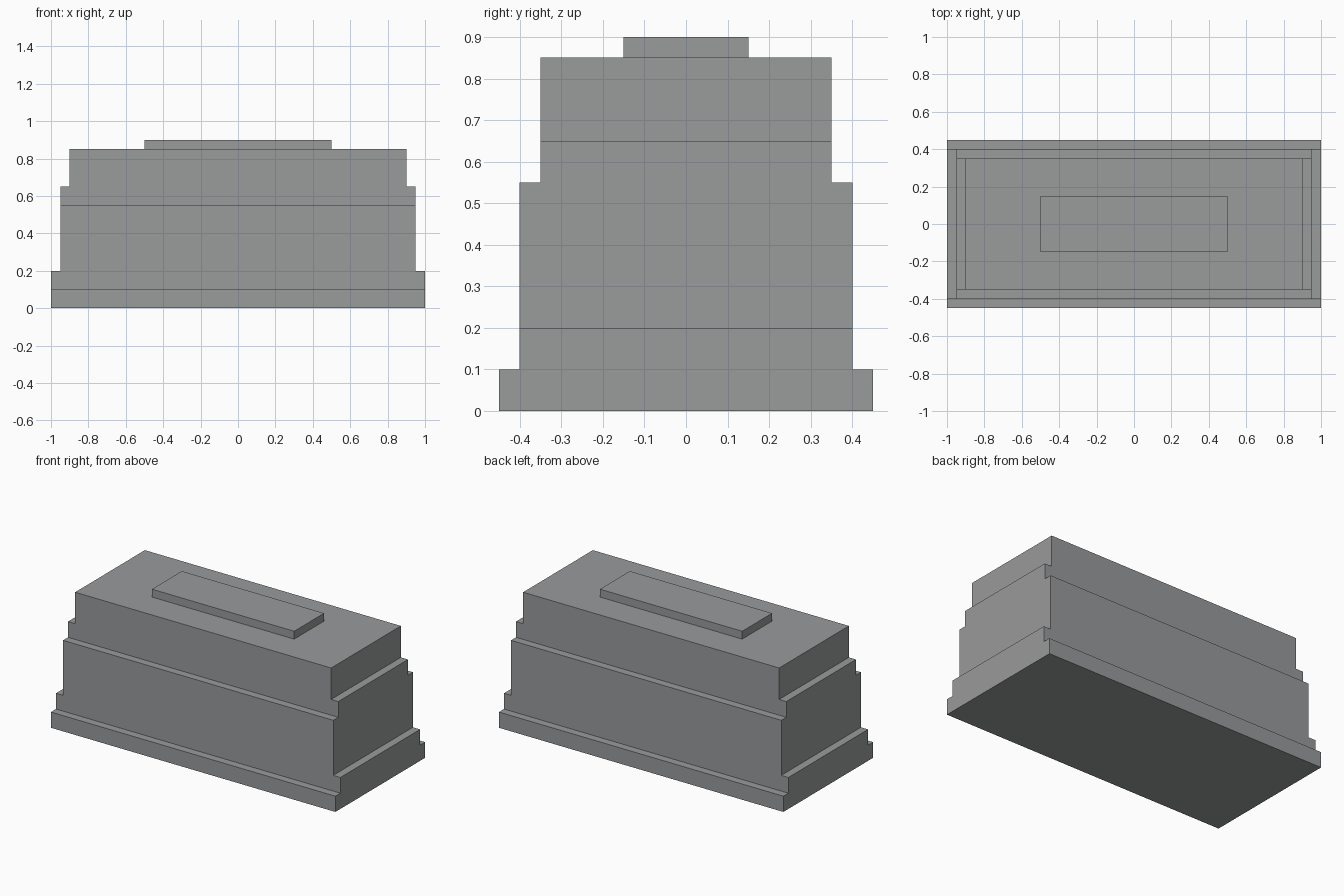
import bpy
import bmesh
from mathutils import Vector

if "Cube" in bpy.data.objects:
    bpy.data.objects.remove(bpy.data.objects["Cube"])

stone = bpy.data.materials.new("stone_grey")
stone.diffuse_color = (0.32, 0.325, 0.33, 1.0)
stone.use_nodes = True
stone.node_tree.nodes["Principled BSDF"].inputs["Base Color"].default_value = stone.diffuse_color


def stepped_prism(name, steps, axis, half_length):
    """Extrude a mirrored stair profile; steps are (half_width, z) pairs going up."""
    outline = steps + [(-w, z) for w, z in reversed(steps)]
    bm = bmesh.new()

    def point(w, z):
        return (w, -half_length, z) if axis == "Y" else (-half_length, w, z)

    face = bm.faces.new([bm.verts.new(point(w, z)) for w, z in outline])
    out = bmesh.ops.extrude_face_region(bm, geom=[face])
    move = Vector((0, 2 * half_length, 0) if axis == "Y" else (2 * half_length, 0, 0))
    bmesh.ops.translate(bm, vec=move,
                        verts=[v for v in out["geom"] if isinstance(v, bmesh.types.BMVert)])
    bmesh.ops.recalc_face_normals(bm, faces=bm.faces)
    mesh = bpy.data.meshes.new(name)
    bm.to_mesh(mesh)
    bm.free()
    mesh.materials.append(stone)
    obj = bpy.data.objects.new(name, mesh)
    bpy.context.collection.objects.link(obj)
    return obj


# Body: end steps and side steps sit at different heights, so cross two stair profiles
body = stepped_prism("stepped_body", [(1.0, 0), (1.0, 0.2), (0.95, 0.2), (0.95, 0.65),
                                      (0.9, 0.65), (0.9, 0.85)], "Y", 0.6)
cutter = stepped_prism("side_step_cutter", [(0.45, -0.1), (0.45, 0.1), (0.4, 0.1), (0.4, 0.55),
                                            (0.35, 0.55), (0.35, 1.0)], "X", 1.2)
cutter.hide_render = True
cross = body.modifiers.new("side_steps", "BOOLEAN")
cross.operation = "INTERSECT"
cross.solver = "EXACT"
cross.object = cutter
bpy.context.view_layer.objects.active = body
bpy.ops.object.modifier_apply(modifier=cross.name)
bpy.data.objects.remove(cutter)

# Raised plate on the lid
stepped_prism("top_plate", [(0.5, 0.85), (0.5, 0.9)], "Y", 0.15)
